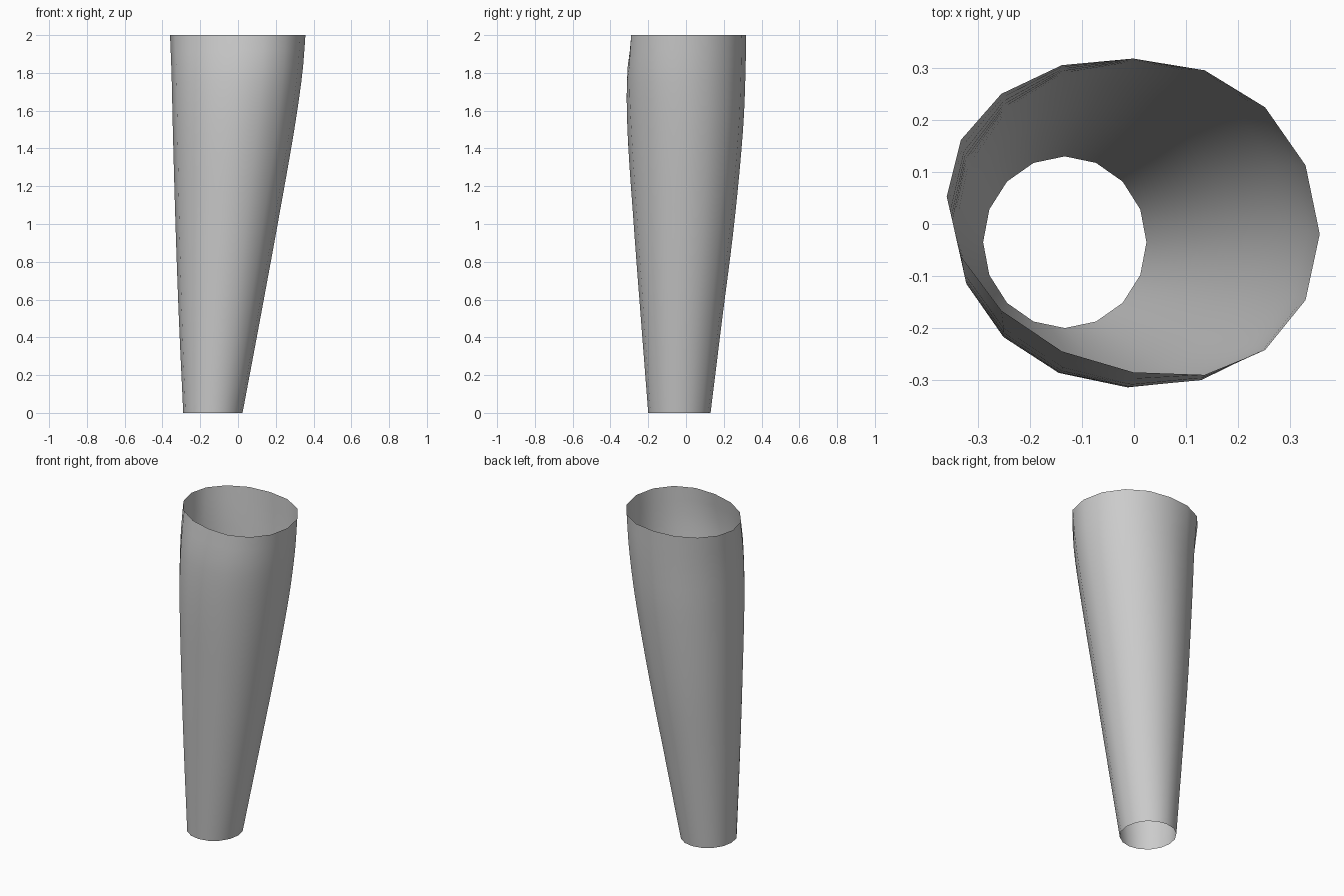
import bpy, bmesh, math

if "Cube" in bpy.data.objects:
    bpy.data.objects.remove(bpy.data.objects["Cube"])

SIDES, RINGS = 16, 24
# Profile stations: z, right x, left x, front y, back y, rim tilt weight
STATIONS = [
    (0.0, 0.024, -0.290, -0.200, 0.130, 0.0),
    (0.5, 0.118, -0.313, -0.239, 0.192, 0.0),
    (1.0, 0.210, -0.331, -0.277, 0.255, 0.0),
    (1.5, 0.298, -0.345, -0.310, 0.302, 0.10),
    (1.8, 0.341, -0.352, -0.311, 0.315, 0.48),
    (2.0, 0.357, -0.360, -0.285, 0.318, 1.0),
]


def slope(i, k):
    a, b = STATIONS[max(i - 1, 0)], STATIONS[min(i + 1, len(STATIONS) - 1)]
    return (b[k] - a[k]) / (b[0] - a[0])


def sample(z, k):
    """Smooth Hermite interpolation of one profile column."""
    i = max(j for j in range(len(STATIONS) - 1) if STATIONS[j][0] <= z)
    a, b = STATIONS[i], STATIONS[i + 1]
    h = b[0] - a[0]
    t = (z - a[0]) / h
    return ((2*t**3 - 3*t**2 + 1) * a[k] + (t**3 - 2*t**2 + t) * h * slope(i, k)
            + (3*t**2 - 2*t**3) * b[k] + (t**3 - t**2) * h * slope(i + 1, k))


def ring(bm, z):
    xr, xl, yf, yb, tilt = (sample(z, k) for k in range(1, 6))
    verts = []
    for s in range(SIDES):
        c, n = math.cos(math.tau * s / SIDES), math.sin(math.tau * s / SIDES)
        skew = -0.036 * c + c * n * (0.04 if c > 0 else 0.01)
        verts.append(bm.verts.new(((xr + xl) / 2 + (xr - xl) / 2 * c,
                                   (yf + yb) / 2 + (yb - yf) / 2 * n + tilt * skew, z)))
    return verts


# Open tapered sleeve, lofted through the rings
bm = bmesh.new()
rings = [ring(bm, 2.0 * i / RINGS) for i in range(RINGS + 1)]
for lo, hi in zip(rings, rings[1:]):
    for s in range(SIDES):
        t = (s + 1) % SIDES
        bm.faces.new((lo[s], lo[t], hi[t], hi[s])).smooth = True
mesh = bpy.data.meshes.new("tapered_sleeve")
bm.to_mesh(mesh)
bm.free()
bpy.context.collection.objects.link(bpy.data.objects.new("tapered_sleeve", mesh))
